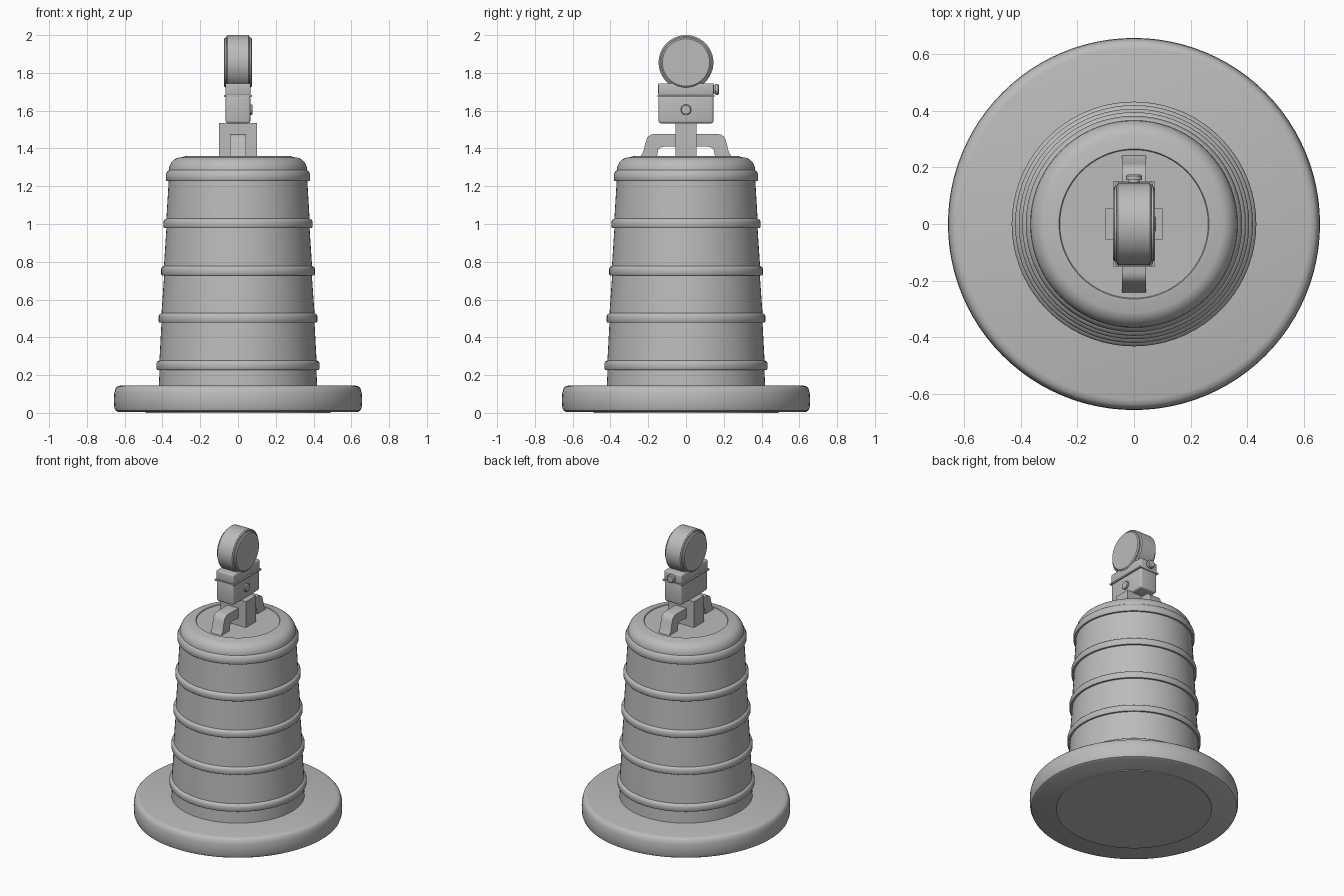
import bpy, bmesh, math
from mathutils import Matrix

if "Cube" in bpy.data.objects:
    bpy.data.objects.remove(bpy.data.objects["Cube"])

grey = bpy.data.materials.new("plain_grey")
grey.diffuse_color = (0.5, 0.5, 0.5, 1)
grey.use_nodes = True
grey.node_tree.nodes["Principled BSDF"].inputs["Base Color"].default_value = grey.diffuse_color


def finish(name, bm, smooth=True):
    bmesh.ops.recalc_face_normals(bm, faces=bm.faces[:])
    me = bpy.data.meshes.new(name)
    bm.to_mesh(me)
    bm.free()
    me.materials.append(grey)
    ob = bpy.data.objects.new(name, me)
    bpy.context.collection.objects.link(ob)
    if smooth:
        bpy.ops.object.select_all(action='DESELECT')
        ob.select_set(True)
        bpy.context.view_layer.objects.active = ob
        bpy.ops.object.shade_smooth_by_angle(angle=math.radians(35))
    return ob


def lathe(name, profile, steps=72, matrix=None):
    """Spin an (r, z) profile around z, closing both ends on the axis."""
    bm = bmesh.new()
    pts = [(0, profile[0][1])] + profile + [(0, profile[-1][1])]
    vs = [bm.verts.new((r, 0, z)) for r, z in pts]
    es = [bm.edges.new(p) for p in zip(vs, vs[1:])]
    bmesh.ops.spin(bm, geom=vs + es, axis=(0, 0, 1), cent=(0, 0, 0),
                   angle=math.tau, steps=steps, use_merge=True)
    bmesh.ops.remove_doubles(bm, verts=bm.verts[:], dist=1e-5)
    if matrix:
        bm.transform(matrix)
    return finish(name, bm)


def box(name, lo, hi, bevel=0.0):
    bm = bmesh.new()
    bmesh.ops.create_cube(bm, size=1)
    for v in bm.verts:
        v.co = [(a + b) / 2 + c * (b - a) for a, b, c in zip(lo, hi, v.co)]
    if bevel:
        bmesh.ops.bevel(bm, geom=bm.edges[:], offset=bevel, segments=3,
                        profile=0.5, affect='EDGES')
    return finish(name, bm, bevel > 0)


# Heavy ring base with rounded rim, and the drum foot showing underneath
lathe("base_ring", [(0.635, 0.005), (0.648, 0.012), (0.655, 0.03), (0.657, 0.07),
                    (0.655, 0.105), (0.648, 0.13), (0.638, 0.14), (0.62, 0.145)], 96)
lathe("drum_foot", [(0.49, 0.0), (0.49, 0.02)])

# Tapered drum body: stepped sections with a raised band between each
profile = [(0.42, 0.13), (0.415, 0.228)]
bands = [(0.228, 0.432, 0.415, 0.408), (0.478, 0.420, 0.405, 0.397),
         (0.728, 0.407, 0.391, 0.384), (0.978, 0.395, 0.379, 0.371),
         (1.228, 0.382, 0.367, 0.367)]
for z, r, below, nxt in bands:
    profile += [(below, z), (r - 0.004, z), (r, z + 0.006), (r, z + 0.034),
                (r - 0.005, z + 0.044), (nxt + 0.008, z + 0.05)]
# Rounded shoulder up to the lid
for i in range(9):
    a = math.radians(90 * i / 8)
    profile.append((0.30 + 0.066 * math.cos(a), 1.285 + 0.068 * math.sin(a)))
profile += [(0.272, 1.361), (0.265, 1.361), (0.262, 1.356)]
lathe("drum_body", profile)

# Two mirrored handle arms rising to the centre post
arm = [(0.245, 1.35), (0.225, 1.385), (0.215, 1.43), (0.205, 1.458), (0.19, 1.471),
       (0.17, 1.476), (0.04, 1.476), (0.04, 1.41), (0.115, 1.41), (0.135, 1.405),
       (0.147, 1.392), (0.155, 1.35)]
for name, s in (("handle_front", -1), ("handle_back", 1)):
    bm = bmesh.new()
    f = bm.faces.new([bm.verts.new((-0.042, s * y, z)) for y, z in arm])
    ext = bmesh.ops.extrude_face_region(bm, geom=[f])
    for v in ext["geom"]:
        if isinstance(v, bmesh.types.BMVert):
            v.co.x += 0.084
    finish(name, bm)

# Post and battery case
box("centre_post", (-0.1, -0.055, 1.34), (0.1, 0.055, 1.536))
box("battery_case", (-0.065, -0.145, 1.533), (0.065, 0.145, 1.68), 0.012)
box("case_lid", (-0.067, -0.147, 1.68), (0.067, 0.147, 1.745), 0.008)
box("case_seam", (-0.074, -0.15, 1.672), (0.074, 0.15, 1.682))

# Round lamp facing sideways, with raised lens discs
side = Matrix.Translation((0, 0, 1.855)) @ Matrix.Rotation(math.pi / 2, 4, 'Y')
lathe("lamp_housing", [(0.138, -0.062), (0.145, -0.056), (0.145, 0.056), (0.138, 0.062)],
      64, side)
lathe("lamp_lens", [(0.125, -0.074), (0.132, -0.068), (0.132, 0.068), (0.125, 0.074)],
      64, side)

# Side bolt and rear knob
lathe("side_bolt", [(0.028, 0.05), (0.028, 0.074), (0.023, 0.078)], 24,
      Matrix.Translation((0, 0, 1.605)) @ Matrix.Rotation(math.pi / 2, 4, 'Y'))
lathe("rear_knob", [(0.02, 0.13), (0.02, 0.155), (0.028, 0.155), (0.028, 0.17), (0.022, 0.175)],
      24, Matrix.Translation((0, 0, 1.712)) @ Matrix.Rotation(-math.pi / 2, 4, 'X'))
